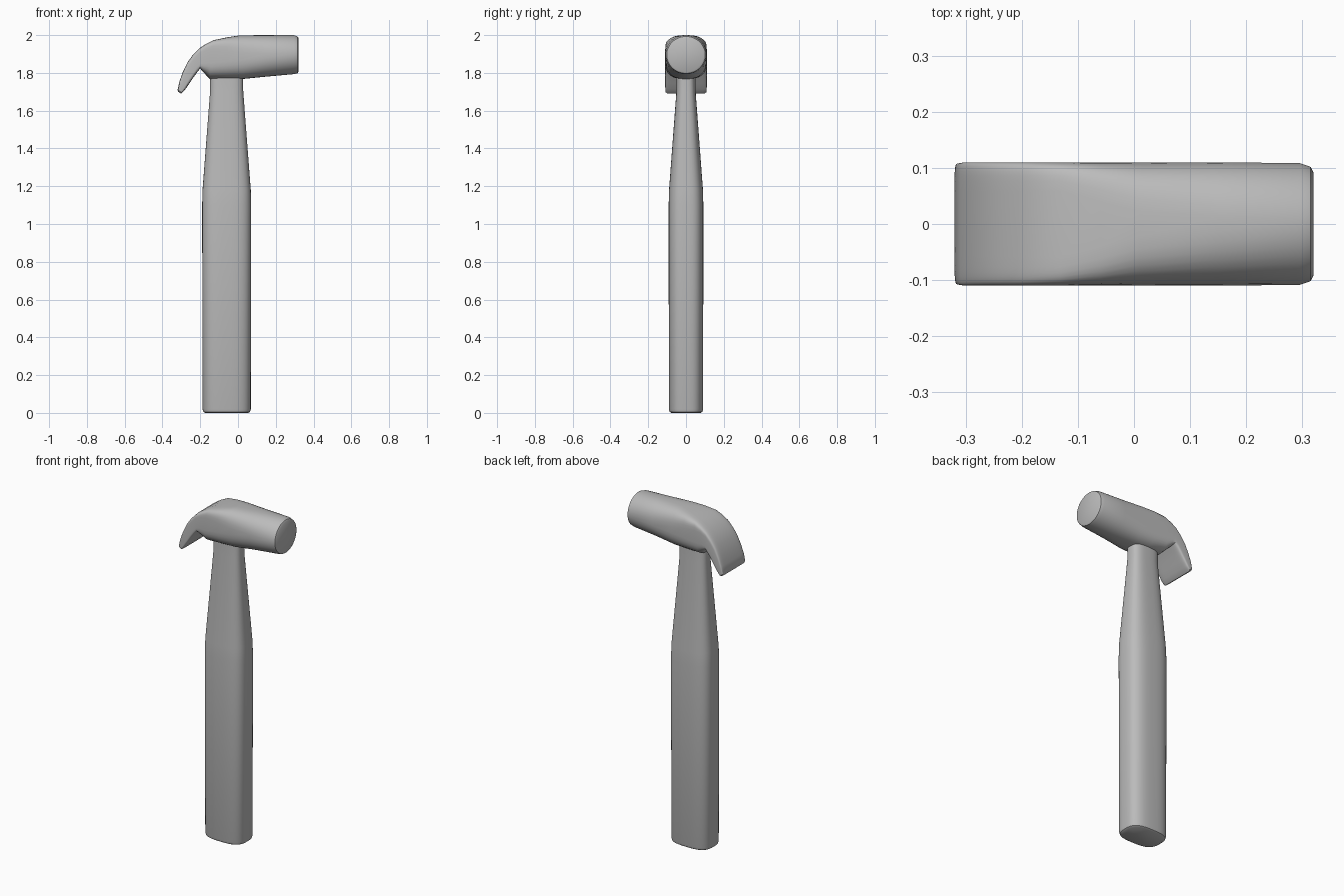
import bpy
import bmesh
from math import cos, sin, pi, radians
from mathutils import Vector

SIDES = 40

cube = bpy.data.objects.get("Cube")
if cube:
    bpy.data.objects.remove(cube, do_unlink=True)

gray = bpy.data.materials.new("plain gray")
gray.use_nodes = True
GRAY = (0.5, 0.5, 0.5, 1)
gray.diffuse_color = GRAY
gray.node_tree.nodes["Principled BSDF"].inputs["Base Color"].default_value = GRAY


def power(value, n):
    """Signed superellipse term; a higher n gives a squarer section."""
    return (1 if value >= 0 else -1) * abs(value) ** (2 / n)


def section(center, u, v, n_top, n_low):
    """Ring around center with half axes u and v, each half with its own squareness."""
    ring = []
    for i in range(SIDES):
        a = 2 * pi * (i + 0.5) / SIDES
        n = n_top if sin(a) > 0 else n_low
        ring.append(center + u * power(cos(a), n) + v * power(sin(a), n))
    return ring


def loft(name, rings):
    bm = bmesh.new()
    rows = [[bm.verts.new(p) for p in ring] for ring in rings]
    for a, b in zip(rows, rows[1:]):
        for i in range(SIDES):
            j = (i + 1) % SIDES
            bm.faces.new((a[i], a[j], b[j], b[i]))
    bm.faces.new(rows[0])
    bm.faces.new(rows[-1])
    bmesh.ops.recalc_face_normals(bm, faces=bm.faces)
    mesh = bpy.data.meshes.new(name)
    bm.to_mesh(mesh)
    bm.free()
    mesh.materials.append(gray)
    obj = bpy.data.objects.new(name, mesh)
    bpy.context.collection.objects.link(obj)
    bpy.ops.object.select_all(action="DESELECT")
    obj.select_set(True)
    bpy.context.view_layer.objects.active = obj
    bpy.ops.object.shade_smooth_by_angle(angle=radians(35))
    return obj


# Handle: height, half width, half depth
handle = [(0, 0.115, 0.078), (0.006, 0.124, 0.087), (0.02, 0.128, 0.091),
          (1.1, 0.13, 0.092), (1.18, 0.128, 0.09), (1.7, 0.088, 0.051),
          (1.82, 0.087, 0.05)]
loft("handle", [section(Vector((-0.06, 0, z)), Vector((w, 0, 0)), Vector((0, d, 0)), 3, 3)
                for z, w, d in handle])

# Head, striking face to claw tip:
# top x, top z, bottom x, bottom z, half width, top and bottom squareness
head = [(0.32, 1.985, 0.32, 1.805, 0.092, 2, 2),
        (0.315, 1.993, 0.315, 1.797, 0.102, 2, 2),
        (0.295, 2.0, 0.295, 1.793, 0.109, 2, 2),
        (0.15, 2.0, 0.15, 1.78, 0.11, 2.4, 2.2),
        (0.01, 1.999, 0.03, 1.768, 0.11, 3.2, 2.6),
        (-0.06, 1.988, -0.06, 1.768, 0.11, 5, 2.8),
        (-0.13, 1.973, -0.15, 1.768, 0.11, 8, 3),
        (-0.17, 1.953, -0.185, 1.805, 0.11, 8, 5),
        (-0.205, 1.93, -0.2, 1.823, 0.11, 8, 8),
        (-0.24, 1.894, -0.217, 1.802, 0.11, 8, 8),
        (-0.267, 1.857, -0.235, 1.777, 0.11, 8, 8),
        (-0.292, 1.805, -0.257, 1.745, 0.11, 8, 8),
        (-0.31, 1.755, -0.278, 1.714, 0.11, 8, 8),
        (-0.32, 1.71, -0.295, 1.695, 0.108, 8, 8),
        (-0.317, 1.7, -0.302, 1.69, 0.1, 8, 8)]
rings = []
for tx, tz, bx, bz, w, n_top, n_low in head:
    top, low = Vector((tx, 0, tz)), Vector((bx, 0, bz))
    rings.append(section((top + low) / 2, Vector((0, w, 0)), (top - low) / 2, n_top, n_low))
loft("hammer_head", rings)
